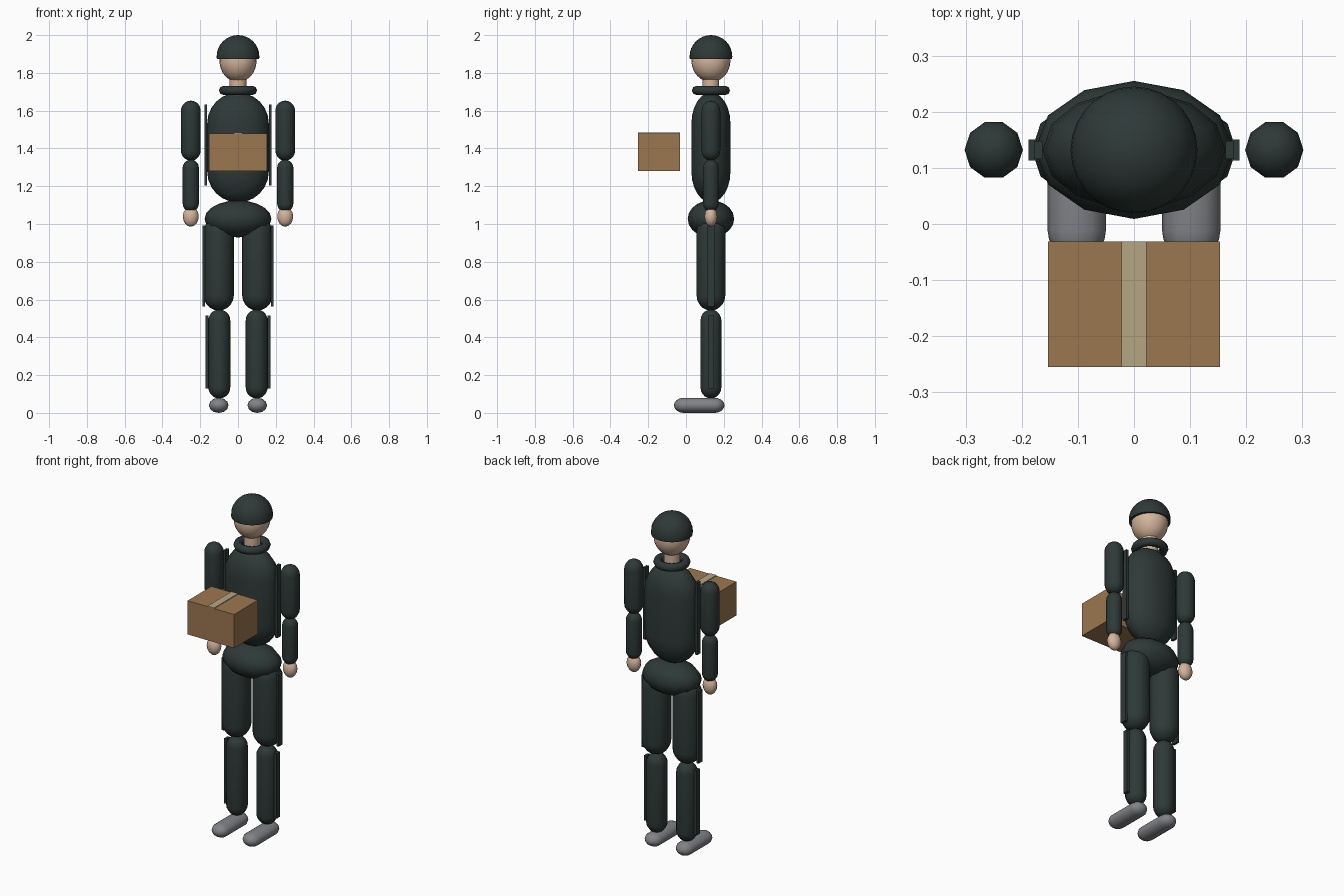
import bpy, bmesh, math
from mathutils import Matrix

if "Cube" in bpy.data.objects:
    bpy.data.objects.remove(bpy.data.objects["Cube"])

Y = 0.132  # depth of the body's centre line


def material(name, rgb):
    m = bpy.data.materials.new(name)
    m.diffuse_color = (*rgb, 1)
    m.use_nodes = True
    m.node_tree.nodes["Principled BSDF"].inputs["Base Color"].default_value = m.diffuse_color
    return m


CLOTH = material("dark_green_cloth", (0.027, 0.041, 0.038))
SKIN = material("skin", (0.66, 0.46, 0.33))
SHOE = material("grey_shoe", (0.22, 0.225, 0.24))
CARD = material("cardboard", (0.33, 0.185, 0.08))
TAPE = material("tape", (0.46, 0.38, 0.23))


def finish(bm, name, mat, smooth=True):
    bmesh.ops.recalc_face_normals(bm, faces=bm.faces)
    for f in bm.faces:
        f.smooth = smooth
    for e in bm.edges:  # keep flat rims crisp
        if len(e.link_faces) == 2 and e.calc_face_angle(0) > math.radians(65):
            e.smooth = False
    me = bpy.data.meshes.new(name)
    bm.to_mesh(me)
    bm.free()
    me.materials.append(mat)
    ob = bpy.data.objects.new(name, me)
    bpy.context.collection.objects.link(ob)
    return ob


def lathe(name, mat, profile, loc, segs, scale=(1, 1, 1), closed=False, along_y=False):
    """Turn (radius, height) points around the vertical axis."""
    bm = bmesh.new()
    rings = []
    for r, z in profile:
        if r < 1e-5:
            rings.append([bm.verts.new((0, 0, z))])
        else:
            rings.append([bm.verts.new((r * math.cos(a), r * math.sin(a), z))
                          for a in (2 * math.pi * i / segs for i in range(segs))])
    pairs = list(zip(rings, rings[1:]))
    if closed:
        pairs.append((rings[-1], rings[0]))
    for a, b in pairs:
        for i in range(segs):
            j = (i + 1) % segs
            loop = [a[i % len(a)], a[j % len(a)], b[j % len(b)], b[i % len(b)]]
            bm.faces.new(list(dict.fromkeys(loop)))
    if along_y:
        bmesh.ops.rotate(bm, verts=bm.verts, matrix=Matrix.Rotation(math.pi / 2, 3, 'X'))
    bmesh.ops.scale(bm, verts=bm.verts, vec=scale)
    bmesh.ops.translate(bm, verts=bm.verts, vec=loc)
    return finish(bm, name, mat)


def arc(r, a0, a1, n, dz=0):
    pts = []
    for i in range(n + 1):
        a = math.radians(a0 + (a1 - a0) * i / n)
        pts.append((r * math.cos(a), r * math.sin(a) + dz))
    return pts


def capsule(name, mat, loc, r, length, segs, rings=5, **kw):
    h = length / 2 - r
    return lathe(name, mat, arc(r, -90, 0, rings, -h) + arc(r, 0, 90, rings, h), loc, segs, **kw)


def ball(name, mat, loc, radii, segs, rings):
    return lathe(name, mat, arc(1, -90, 90, rings), loc, segs, scale=radii)


def block(name, mat, lo, hi):
    bm = bmesh.new()
    bmesh.ops.create_cube(bm, size=1)
    for v in bm.verts:
        v.co = [(a + b) / 2 + c * (b - a) for a, b, c in zip(lo, hi, v.co)]
    return finish(bm, name, mat, smooth=False)


# Head, cap, neck and collar
ball("head", SKIN, (0, Y, 1.864), (0.098, 0.103, 0.112), 24, 16)
lathe("cap", CLOTH, [(0, -0.014), (0.112, -0.014)] + arc(0.113, 0, 90, 8),
      (0, Y, 1.887), 28)
lathe("neck", SKIN, [(0, 1.66), (0.045, 1.66), (0.045, 1.77), (0, 1.77)], (0, Y, 0), 14)
lathe("collar", CLOTH, [(r + 0.077, z) for r, z in arc(0.024, 0, 315, 7)],
      (0, Y, 1.707), 20, closed=True)

# Torso and hips
capsule("torso", CLOTH, (0, Y, 1.405), 0.163, 0.582, 14, 6, scale=(1, 0.65, 1))
ball("hips", CLOTH, (0, Y, 1.027), (0.177, 0.123, 0.098), 12, 10)

# Limbs and side strips, mirrored left and right
for side, s in (("left", 1), ("right", -1)):
    capsule(side + "_upper_arm", CLOTH, (s * 0.25, Y, 1.494), 0.052, 0.318, 10)
    capsule(side + "_forearm", CLOTH, (s * 0.25, Y, 1.203), 0.043, 0.276, 10)
    ball(side + "_hand", SKIN, (s * 0.25, Y, 1.039), (0.042, 0.034, 0.053), 12, 8)
    capsule(side + "_thigh", CLOTH, (s * 0.102, Y, 0.79), 0.08, 0.496, 10)
    capsule(side + "_shin", CLOTH, (s * 0.099, Y, 0.312), 0.058, 0.471, 10)
    capsule(side + "_shoe", SHOE, (s * 0.102, 0.07, 0.04), 0.052, 0.267, 12,
            scale=(1, 1, 0.77), along_y=True)
    for part, x0, x1, w, z0, z1 in (("torso", 0.163, 0.178, 0.016, 1.204, 1.632),
                                    ("thigh", 0.174, 0.188, 0.019, 0.563, 0.992),
                                    ("shin", 0.155, 0.172, 0.016, 0.13, 0.516)):
        xs = sorted((s * x0, s * x1))
        block(f"{side}_{part}_strip", CLOTH, (xs[0], Y - w, z0), (xs[1], Y + w, z1))

# Parcel with a strip of tape across the lid
block("parcel", CARD, (-0.153, -0.255, 1.28), (0.153, -0.031, 1.48))
block("parcel_tape", TAPE, (-0.022, -0.255, 1.479), (0.022, -0.031, 1.484))
